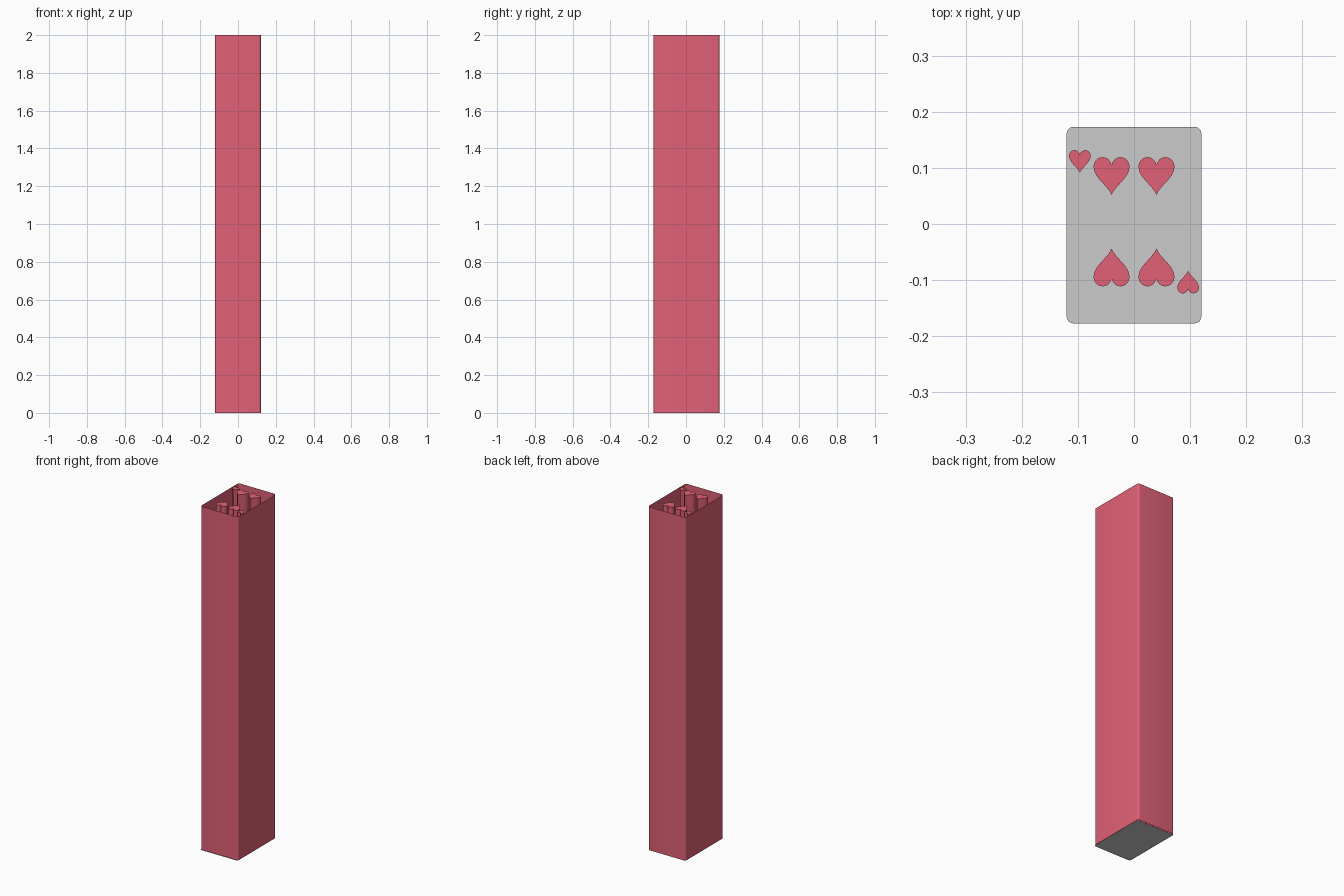
import bpy, bmesh, math
from mathutils import Vector
from mathutils.geometry import interpolate_bezier

if "Cube" in bpy.data.objects:
    bpy.data.objects.remove(bpy.data.objects["Cube"])

HEIGHT = 2.0
CY = 0.004          # y centre of the red printed shapes

red = bpy.data.materials.new("red")
red.diffuse_color = (0.75, 0.12, 0.18, 1)
red.use_nodes = True
red.node_tree.nodes["Principled BSDF"].inputs["Base Color"].default_value = red.diffuse_color


def rounded_rect(w, d, r, cy, n=6):
    """Counter-clockwise rounded rectangle outline."""
    pts = []
    for i, (sx, sy) in enumerate([(1, 1), (-1, 1), (-1, -1), (1, -1)]):
        for k in range(n + 1):
            a = math.pi / 2 * (i + k / n)
            pts.append((sx * (w / 2 - r) + r * math.cos(a),
                        cy + sy * (d / 2 - r) + r * math.sin(a)))
    return pts


def heart_outline(n=10):
    """Counter-clockwise unit-wide heart, tip at y = -0.58, lobes at y = 0.47."""
    knots = [  # point, outgoing handle, incoming handle, next point
        ((0, -0.58), (0.11, -0.31), (0.50, -0.10), (0.50, 0.20)),
        ((0.50, 0.20), (0.50, 0.35), (0.39, 0.47), (0.25, 0.47)),
        ((0.25, 0.47), (0.13, 0.47), (0.03, 0.39), (0.0, 0.25)),
    ]
    half = []
    for seg in knots:
        p = [Vector((x, y, 0)) for x, y in seg]
        half += [(v.x, v.y) for v in interpolate_bezier(*p, n)[:-1]]
    half.append((0.0, 0.25))
    return half + [(-x, y) for x, y in reversed(half[1:-1])]


def prism(name, outline, height=0.0, cap=True, mat=None):
    """Flat sheet (height 0), open tube (cap False) or capped column."""
    bm = bmesh.new()
    low = [bm.verts.new((x, y, 0)) for x, y in outline]
    if height:
        top = [bm.verts.new((x, y, height)) for x, y in outline]
        n = len(low)
        for i in range(n):
            j = (i + 1) % n
            bm.faces.new((low[i], low[j], top[j], top[i]))
        if cap:
            bm.faces.new(top)
    else:
        bm.faces.new(low)
    me = bpy.data.meshes.new(name)
    bm.to_mesh(me)
    bm.free()
    ob = bpy.data.objects.new(name, me)
    bpy.context.collection.objects.link(ob)
    if mat:
        me.materials.append(mat)
    if height:
        bpy.ops.object.select_all(action='DESELECT')
        ob.select_set(True)
        bpy.context.view_layer.objects.active = ob
        bpy.ops.object.shade_smooth_by_angle(angle=math.radians(30))
    return ob


# Grey card sheet at the bottom
prism("card_sheet", rounded_rect(0.240, 0.350, 0.012, -0.002))

# Tall thin border wall, open at both ends
prism("border_wall", rounded_rect(0.242, 0.349, 0.012, CY - 0.0005),
      HEIGHT, cap=False, mat=red)

# Heart columns: upper ones upright, lower ones turned half round
heart = heart_outline()
layout = [("large_heart_left", -0.040, 0.087, 0.064),
          ("large_heart_right", 0.040, 0.087, 0.064),
          ("corner_heart", -0.0965, 0.1115, 0.0385)]
for s, side in ((1, "upper"), (-1, "lower")):
    for name, x, y, w in layout:
        pts = [(s * (x + w * px), CY + s * (y + w * py - 0.002)) for px, py in heart]
        prism(f"{side}_{name}", pts, HEIGHT, mat=red)
